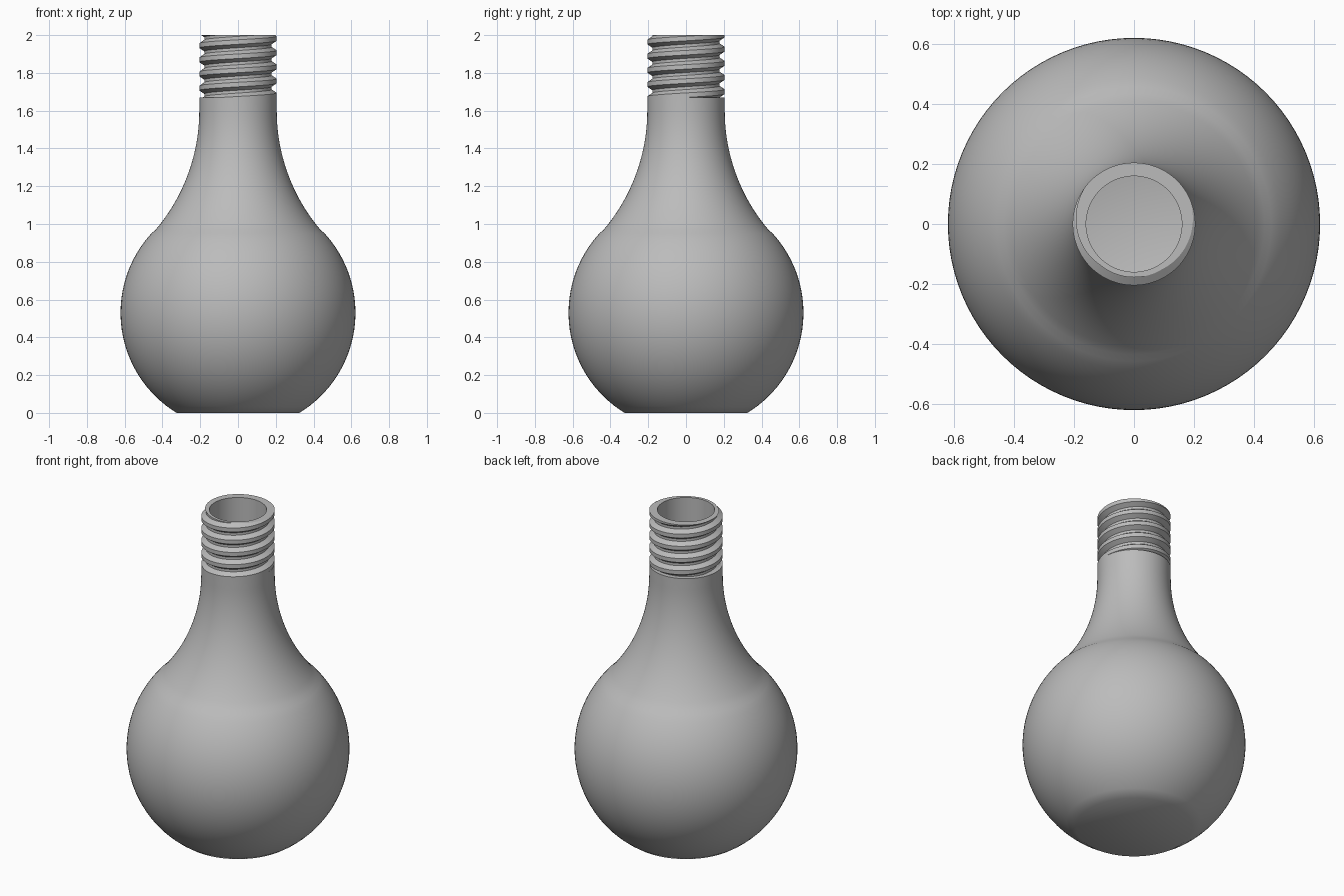
import bpy, bmesh
from math import sin, cos, pi, sqrt, hypot

old = bpy.data.objects.get("Cube")
if old:
    bpy.data.objects.remove(old, do_unlink=True)

grey = bpy.data.materials.new("plain grey")
grey.use_nodes = True
grey.diffuse_color = (0.5, 0.5, 0.5, 1)
grey.node_tree.nodes["Principled BSDF"].inputs["Base Color"].default_value = (0.5, 0.5, 0.5, 1)

SIDES = 96
NECK, BORE, ROOT = 0.205, 0.16, 0.178   # radii
LEDGE, TOP = 1.67, 2.0                  # heights of thread bottom and rim
PITCH = 0.075


def finish(name, bm, angle):
    mesh = bpy.data.meshes.new(name)
    bm.to_mesh(mesh)
    bm.free()
    mesh.materials.append(grey)
    ob = bpy.data.objects.new(name, mesh)
    bpy.context.collection.objects.link(ob)
    bpy.ops.object.select_all(action='DESELECT')
    ob.select_set(True)
    bpy.context.view_layer.objects.active = ob
    bpy.ops.object.shade_smooth_by_angle(angle=angle)


def wall(offset, floor):
    """Side outline from the floor up to the ledge, moved inward by offset."""
    cz, r, bend, neck_z = 0.53, 0.622 - offset, 0.975, 1.6
    pts = []
    for i in range(29):
        z = floor + (0.95 - floor) * i / 28
        pts.append((sqrt(r * r - (z - cz) ** 2), z))
    for i in range(21):
        z = 0.97 + (neck_z - 0.97) * i / 20
        pts.append((NECK + bend - sqrt((bend + offset) ** 2 - (z - neck_z) ** 2), z))
    return pts + [(NECK - offset, LEDGE)]


# Hollow round body with a flat base and a flared neck
outline = [(0, 0)] + wall(0, 0) + wall(NECK - BORE, 0.05)[::-1] + [(0, 0.05)]
bm = bmesh.new()
verts = [bm.verts.new((x, 0, z)) for x, z in outline]
edges = [bm.edges.new(pair) for pair in zip(verts, verts[1:])]
bmesh.ops.spin(bm, geom=verts + edges, cent=(0, 0, 0), axis=(0, 0, 1),
               angle=2 * pi, steps=SIDES, use_duplicate=False)
bmesh.ops.remove_doubles(bm, verts=bm.verts, dist=0.0005)
bmesh.ops.recalc_face_normals(bm, faces=bm.faces)
finish("bulb_body", bm, 0.7)

# Screw thread: a trapezoid tooth swept up a helix, trimmed flat at both ends
tooth = [(0, NECK), (0.32, NECK), (0.56, ROOT), (0.76, ROOT)]
bm = bmesh.new()
columns = []
for i in range(SIDES + 1):
    a = 2 * pi * i / SIDES
    columns.append([bm.verts.new((r * cos(a), r * sin(a), LEDGE + PITCH * (turn + t + i / SIDES)))
                    for turn in range(-2, 7) for t, r in tooth])
for left, right in zip(columns, columns[1:]):
    for k in range(len(left) - 1):
        bm.faces.new((left[k], right[k], right[k + 1], left[k + 1]))
bmesh.ops.remove_doubles(bm, verts=bm.verts, dist=0.0005)
for z, direction in ((TOP, 1), (LEDGE, -1)):
    bmesh.ops.bisect_plane(bm, geom=bm.verts[:] + bm.edges[:] + bm.faces[:],
                           plane_co=(0, 0, z), plane_no=(0, 0, direction), clear_outer=True)

# Flat rim and the bore inside the thread
ring = [e for e in bm.edges if e.is_boundary and all(v.co.z > TOP - 0.001 for v in e.verts)]
for height in (TOP, LEDGE):
    made = bmesh.ops.extrude_edge_only(bm, edges=ring)["geom"]
    ring = [g for g in made if isinstance(g, bmesh.types.BMEdge) and g.is_boundary]
    for v in {v for e in ring for v in e.verts}:
        s = BORE / hypot(v.co.x, v.co.y)
        v.co = (v.co.x * s, v.co.y * s, height)
bmesh.ops.recalc_face_normals(bm, faces=bm.faces)
# Make sure the tooth surface faces outward
side = max(bm.faces, key=lambda f: hypot(*f.calc_center_median().xy))
if side.normal.dot(side.calc_center_median()) < 0 and side.normal.xy.dot(side.calc_center_median().xy) < 0:
    bmesh.ops.reverse_faces(bm, faces=bm.faces)
finish("neck_thread", bm, 0.5)
